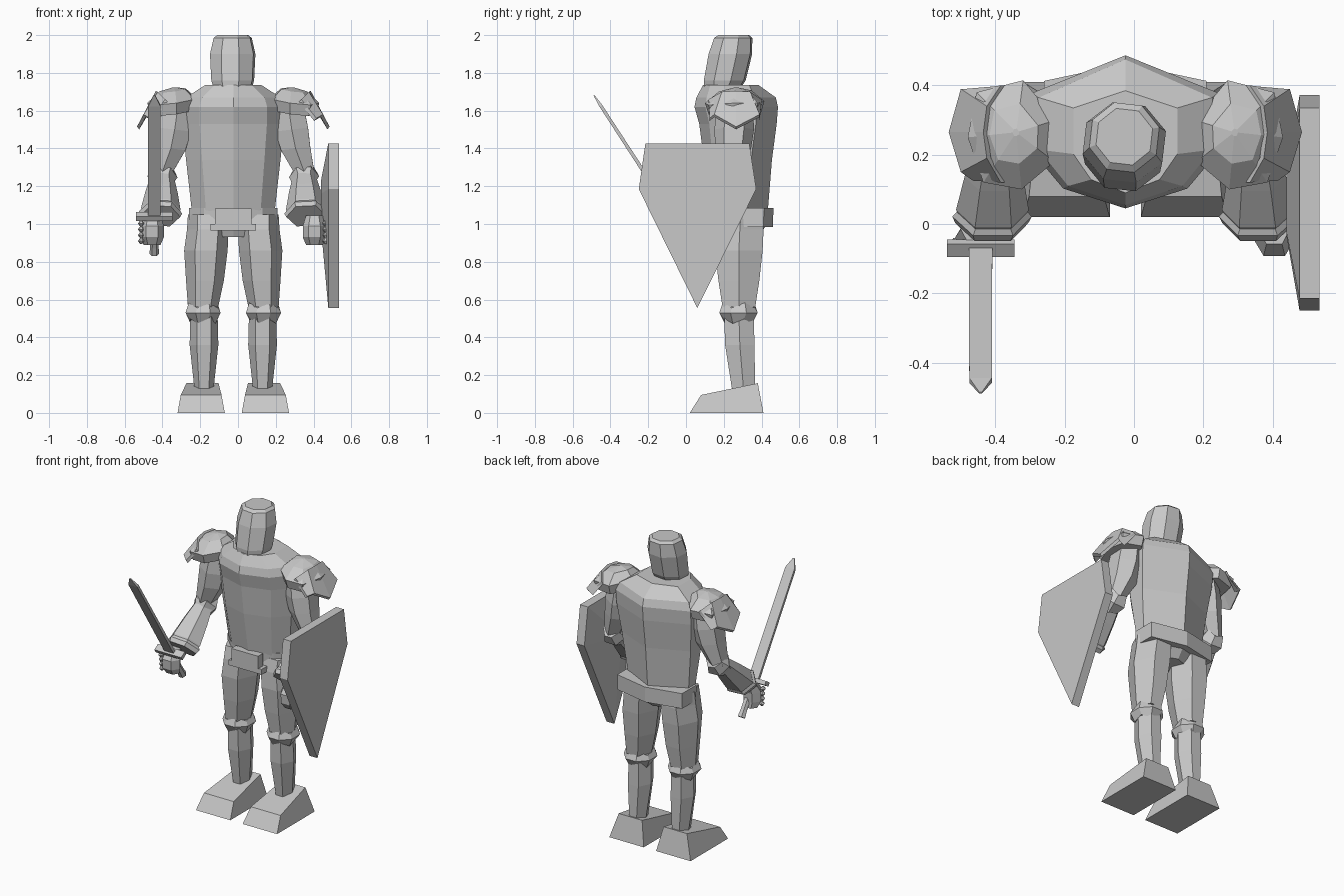
import bpy, bmesh, math
from mathutils import Vector

if "Cube" in bpy.data.objects:
    bpy.data.objects.remove(bpy.data.objects["Cube"])

CX = -0.025  # symmetry line of the figure
steel = bpy.data.materials.new("steel_grey")
steel.diffuse_color = (0.58, 0.58, 0.58, 1)
steel.use_nodes = True
steel.node_tree.nodes["Principled BSDF"].inputs["Base Color"].default_value = steel.diffuse_color


def make(name, verts, faces):
    me = bpy.data.meshes.new(name)
    bm = bmesh.new()
    vs = [bm.verts.new(v) for v in verts]
    for f in faces:
        bm.faces.new([vs[i] for i in f])
    bmesh.ops.recalc_face_normals(bm, faces=bm.faces)
    bm.to_mesh(me)
    bm.free()
    me.materials.append(steel)
    ob = bpy.data.objects.new(name, me)
    bpy.context.collection.objects.link(ob)
    return ob


def loft(name, rings):
    """Skin a list of equal-length point rings and cap both ends."""
    n = len(rings[0])
    faces = [(k * n + i, k * n + (i + 1) % n, (k + 1) * n + (i + 1) % n, (k + 1) * n + i)
             for k in range(len(rings) - 1) for i in range(n)]
    faces += [tuple(range(n))[::-1], tuple(range((len(rings) - 1) * n, len(rings) * n))]
    return make(name, [p for r in rings for p in r], faces)


def ring(c, rx, ry, n=6, phase=0.0, d=(0, 0, 1), zig=0.0):
    """Polygon around c, perpendicular to d; zig lifts every other corner."""
    d = Vector(d).normalized()
    u = Vector((0, 1, 0)).cross(d).normalized()
    v = d.cross(u)
    out = []
    for i in range(n):
        a = phase + math.tau * i / n
        out.append(Vector(c) + u * rx * math.cos(a) + v * ry * math.sin(a) + d * zig * (-1) ** i)
    return out


def block(name, c, size, d=(0, 0, 1)):
    """Box with its long axis along d."""
    d = Vector(d).normalized()
    h = d * size[2] / 2
    k = math.sqrt(0.5)
    c = Vector(c)
    return loft(name, [ring(c - h, size[0] * k, size[1] * k, 4, math.pi / 4, d),
                       ring(c + h, size[0] * k, size[1] * k, 4, math.pi / 4, d)])


def section(z, w, yf, yb, drop=0.11):
    """Eight-sided body section with a keel in front and behind."""
    d = yb - yf
    half = [(0, yf), (0.66 * w, yf + 0.13 * d), (w, yf + 0.38 * d), (w, yb - drop), (0, yb)]
    pts = half + [(-x, y) for x, y in half[3:0:-1]]
    return [Vector((CX + x, y, z)) for x, y in pts]


# Helmet, leaning slightly forward
head = [(1.69, .095, .185, .09), (1.76, .118, .205, .115), (1.90, .125, .235, .12),
        (1.985, .105, .25, .105), (2.0, .085, .252, .085)]
loft("helmet", [ring((CX - .003, y, z), rx, ry, 8, math.radians(-74)) for z, rx, y, ry in head])

# Breastplate
loft("torso", [section(1.03, .215, .15, .43), section(1.34, .25, .095, .455),
               section(1.53, .27, .07, .48), section(1.62, .272, .045, .487),
               section(1.67, .25, .055, .475), section(1.735, .15, .09, .385, .05)])

# Belt, hips and front plate
loft("belt", [section(.985, .235, .15, .46, .05), section(1.085, .235, .14, .463, .05)])
loft("hips", [section(.93, .13, .2, .38, .05), section(1.0, .2, .17, .43, .05)])
block("buckle", (CX, .13, 1.04), (.195, .05, .085))
block("buckle_flap", (CX, .14, .983), (.24, .06, .035))

# Shield: flat plate with a raised back on the arm side
outline = [(-.215, 1.427), (.335, 1.427), (.372, 1.185), (.06, .555), (-.25, 1.185)]
mid = (.06, 1.15)
loft("shield", [[Vector((.44, mid[0] + (y - mid[0]) * .3, mid[1] + (z - mid[1]) * .3)) for y, z in outline],
                [Vector((.478, y, z)) for y, z in outline],
                [Vector((.535, y, z)) for y, z in outline]])

# Sword, leaning forward out of the fist
D = Vector((0, -.545, .838))
guard = Vector((-.443, -.07, 1.04))
loft("sword_blade", [ring(guard + D * t, w, th, 4, 0 if w < .02 else math.pi / 4, D)
                     for t, w, th in ((0, .048, .014), (.70, .046, .012))]
     + [ring(guard + D * .765, .006, .004, 4, math.pi / 4, D)])
block("sword_guard", guard, (.195, .045, .026), D)
loft("sword_grip", [ring(guard + D * t, r, r, 6, 0, D) for t, r in ((-.235, .026), (-.19, .022), (0, .02))])

for s, side in ((-1, "right"), (1, "left")):
    def P(d, y, z):
        return Vector((CX + s * d, y, z))

    # Boots with sloping toes
    foot = [[P(.045, .02, 0), P(.295, .02, 0), P(.295, .41, 0), P(.045, .41, 0)],
            [P(.062, .08, .095), P(.278, .08, .095), P(.248, .38, .157), P(.078, .38, .157)]]
    loft(side + "_boot", foot)

    # Thigh, knee guard and shin
    loft(side + "_thigh", [ring(P(d, y, z), rx, ry) for d, y, z, rx, ry in (
        (.16, .28, .56, .08, .10), (.15, .28, .70, .10, .125), (.145, .28, .86, .115, .145),
        (.135, .285, .97, .11, .145), (.14, .29, 1.05, .1, .13))])
    loft(side + "_knee_guard", [ring(P(.16, .278, z), r, r * 1.1, 8, .39, zig=g) for z, r, g in (
        (.485, .072, .012), (.53, .1, 0), (.57, .082, .014))])
    loft(side + "_shin", [ring(P(.155, y, z), rx, ry) for y, z, rx, ry in (
        (.305, .12, .05, .07), (.285, .36, .076, .09), (.28, .52, .072, .09))])

    # Upper arm, elbow guard and flared forearm
    loft(side + "_upper_arm", [ring(P(d, y, z), r, r * 1.05, 6, .52, (s * -.12, 0, 1)) for d, y, z, r in (
        (.385, .24, 1.25, .055), (.33, .25, 1.40, .09), (.31, .255, 1.5, .1), (.29, .26, 1.64, .09))])
    fore = Vector((s * -.01, .22, .21))
    loft(side + "_elbow_guard", [ring(P(.375, .235, 1.25) + fore * t, r, r, 6, 0, fore, g) for t, r, g in (
        (-.2, .055, .008), (0, .08, 0), (.2, .055, .008))])
    loft(side + "_forearm", [ring(P(.385, .015, 1.055) + fore * t, r, r * .8, 6, 0, fore) for t, r in (
        (0, .095), (.12, .105), (.55, .085), (1.05, .055))])
    loft(side + "_cuff", [ring(P(.385, .015, 1.055) + fore * t, r, r * .8, 6, 0, fore) for t, r in (
        (-.06, .105), (.03, .115), (.1, .1))])

    # Fist with a row of knuckle studs
    loft(side + "_fist", [ring(P(.43, y, z), rx, ry, 6) for y, z, rx, ry in (
        (-.025, .89, .045, .04), (-.04, .93, .062, .055), (-.04, .99, .062, .06), (-.015, 1.045, .045, .05))])
    for i in range(4):
        z = .91 + i * .031
        loft(side + "_knuckle_%d" % (i + 1), [ring(P(.488, -.055 - i * .004, z + h), r, r) for h, r in (
            (-.015, .006), (0, .017), (.015, .006))])

    # Shoulder dome
    rim = [(.41, .12, 1.63), (.30, .10, 1.64), (.205, .18, 1.66), (.2, .30, 1.67), (.295, .415, 1.65),
           (.43, .38, 1.64), (.455, .25, 1.64)]
    top = Vector((.315, .265, 1.728))
    dome = [P(*p) for p in rim]
    upper = [P(*(Vector(p).lerp(top, .45) + Vector((0, 0, .022)))) for p in rim]
    lower = [P(*(Vector(p).lerp(top, .12) - Vector((0, 0, .07)))) for p in rim]
    loft(side + "_shoulder_dome", [lower, dome, upper, [P(*Vector(p).lerp(top, .93)) for p in rim]])

    # Pointed shoulder flap spreading outward
    inner = [(.36, .12, 1.66), (.40, .19, 1.70), (.41, .265, 1.705), (.40, .34, 1.70), (.36, .40, 1.66)]
    outer = [(.44, .125, 1.56), (.475, .15, 1.58), (.51, .265, 1.515), (.475, .39, 1.58), (.44, .39, 1.56)]
    ends = [P(*p) for p in inner] + [P(*p) for p in outer]
    under = [v - Vector((s * .012, 0, .014)) for v in ends]
    strip = [(i, i + 1, i + 6, i + 5) for i in range(4)]
    edge = [0, 1, 2, 3, 4, 9, 8, 7, 6, 5]
    walls = [(a, b, b + 10, a + 10) for a, b in zip(edge, edge[1:] + edge[:1])]
    make(side + "_shoulder_flap", ends + under,
         strip + [tuple(i + 10 for i in f[::-1]) for f in strip] + walls)
